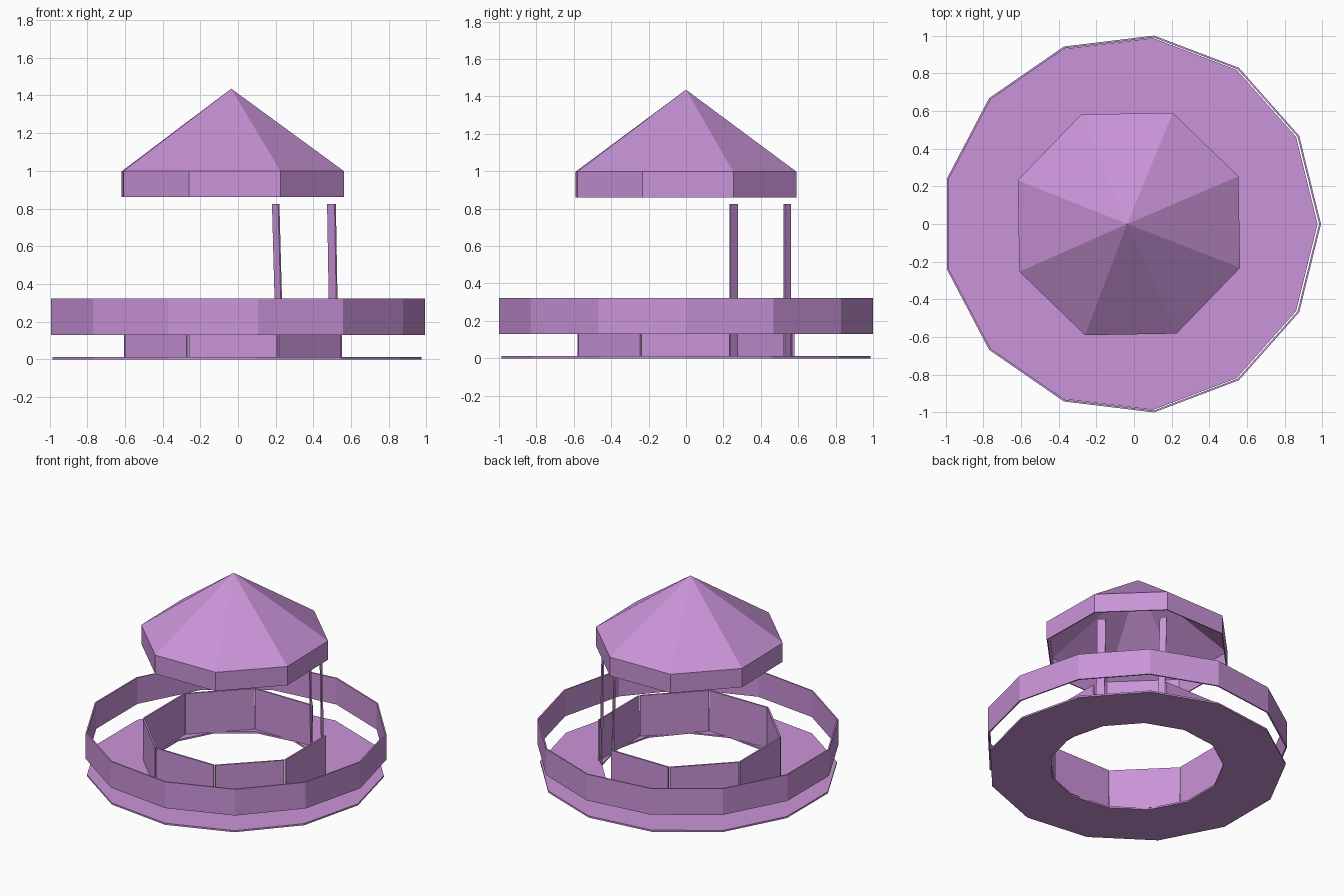
import bpy
import bmesh
from math import cos, sin, pi, radians
from mathutils import Vector

cube = bpy.data.objects.get("Cube")
if cube:
    bpy.data.objects.remove(cube)

lilac = bpy.data.materials.new("lilac")
lilac.use_nodes = True
COLOUR = (0.59, 0.295, 0.69, 1)
lilac.diffuse_color = COLOUR
lilac.node_tree.nodes["Principled BSDF"].inputs["Base Color"].default_value = COLOUR


def finish(name, bm, fix_normals=True):
    if fix_normals:
        bmesh.ops.recalc_face_normals(bm, faces=bm.faces)
    mesh = bpy.data.meshes.new(name)
    bm.to_mesh(mesh)
    bm.free()
    mesh.materials.append(lilac)
    obj = bpy.data.objects.new(name, mesh)
    bpy.context.collection.objects.link(obj)
    return obj


def loop(bm, sides, radius, z, cx, turn=0):
    """One polygon of vertices around the vertical axis."""
    angles = [turn + 2 * pi * i / sides for i in range(sides)]
    return [bm.verts.new((cx + radius * cos(a), radius * sin(a), z)) for a in angles]


def bridge(bm, a, b):
    n = len(a)
    for i in range(n):
        j = (i + 1) % n
        bm.faces.new((a[i], a[j], b[j], b[i]))


def ring(name, sides, outer, inner, z0, z1, cx):
    bm = bmesh.new()
    loops = [loop(bm, sides, r, z, cx)
             for r, z in ((outer, z0), (outer, z1), (inner, z1), (inner, z0))]
    for k in range(4):
        bridge(bm, loops[k], loops[(k + 1) % 4])
    return finish(name, bm)


def plate(name, bottom, top, along, width, thick):
    """Thin upright board whose bottom and top centres may differ."""
    bm = bmesh.new()
    u = Vector(along).normalized() * width / 2
    v = Vector((-u.y, u.x, 0)).normalized() * thick / 2
    ends = [[bm.verts.new(Vector(c) + s * u + t * v)
             for s, t in ((-1, -1), (1, -1), (1, 1), (-1, 1))] for c in (bottom, top)]
    bridge(bm, *ends)
    for end in ends:
        bm.faces.new(end)
    return finish(name, bm)


# Floor and the raised outer band
ring("floor", 13, 0.994, 0.58, 0, 0.012, -0.02)
ring("outer_band", 13, 1.007, 0.997, 0.13, 0.322, -0.015)

# Inner wall panels, leaving the entrance side open
APOTHEM, CX = 0.573, -0.027
for i in range(8):
    if i == 1:
        continue
    a = i * pi / 4
    x, y = CX + APOTHEM * cos(a), APOTHEM * sin(a)
    plate(f"wall_panel_{i}", (x, y, 0.01), (x, y, 0.31), (-sin(a), cos(a), 0), 0.465, 0.012)

# Entrance posts
plate("entrance_post_left", (0.51, 0.255, 0.01), (0.496, 0.255, 0.825), (-1, 1, 0), 0.056, 0.01)
plate("entrance_post_back", (0.222, 0.542, 0.01), (0.2, 0.542, 0.825), (-1, 1, 0), 0.046, 0.01)

# Hollow roof: skirt and cone
bm = bmesh.new()
turn = radians(23.5)
lower = loop(bm, 8, 0.634, 0.86, -0.027, turn)
eave = loop(bm, 8, 0.634, 0.998, -0.027, turn)
apex = bm.verts.new((-0.036, 0, 1.436))
bridge(bm, lower, eave)
for i in range(8):
    bm.faces.new((eave[i], eave[(i + 1) % 8], apex))
roof = finish("roof", bm, fix_normals=False)
shell = roof.modifiers.new("thickness", "SOLIDIFY")
shell.thickness = 0.008
shell.offset = -1
